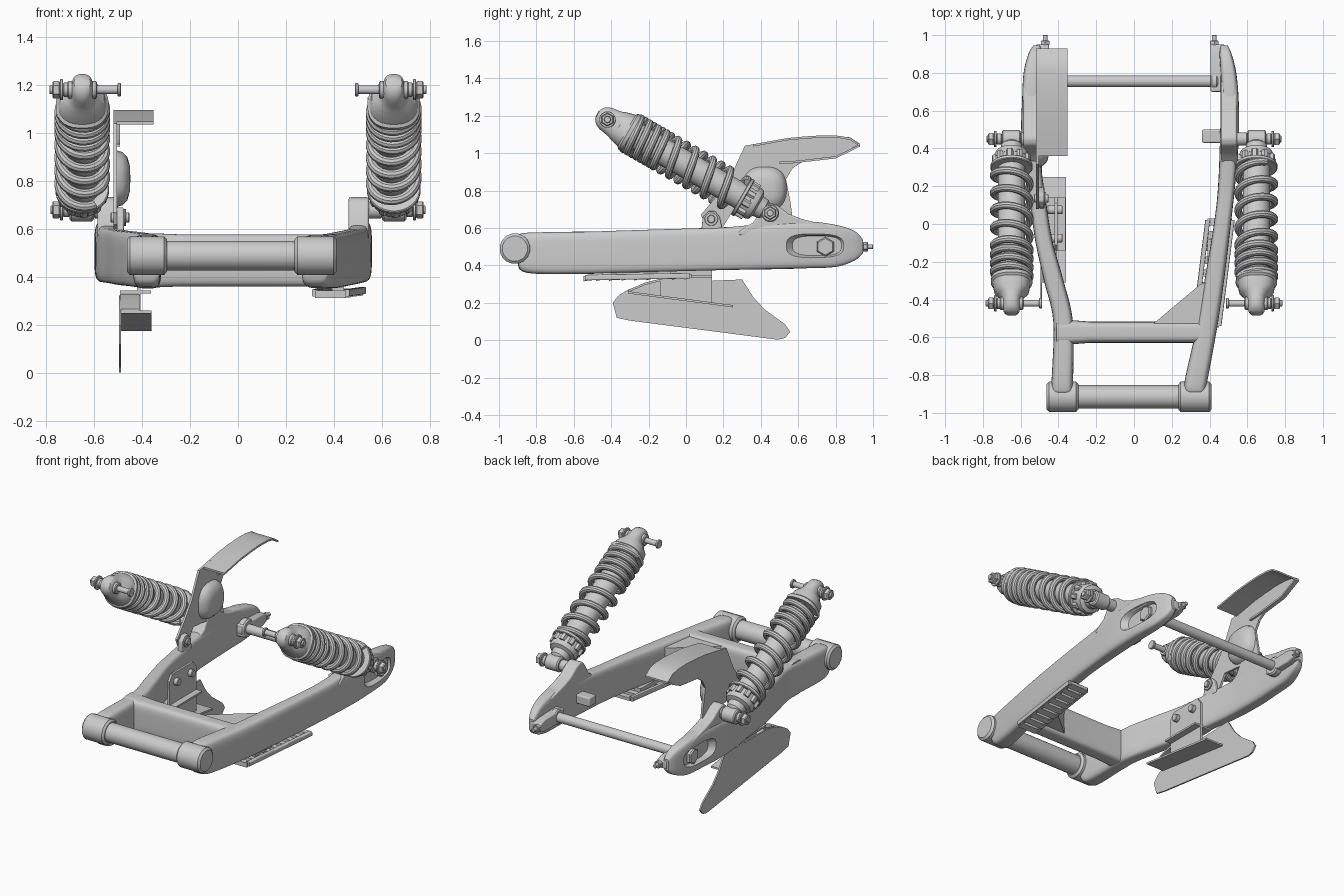
import bpy, bmesh, math
from mathutils import Vector as V

X, Y, Z = V((1, 0, 0)), V((0, 1, 0)), V((0, 0, 1))


def make(name, bm):
    bmesh.ops.recalc_face_normals(bm, faces=bm.faces)
    me = bpy.data.meshes.new(name)
    bm.to_mesh(me)
    bm.free()
    ob = bpy.data.objects.new(name, me)
    bpy.context.collection.objects.link(ob)
    return ob


def ring(c, u, v, a, b, e=2, n=32):
    # superellipse ring, e=2 is round and e>2 is boxier
    out = []
    for i in range(n):
        t = 2 * math.pi * (i + 0.5) / n
        cs, sn = math.cos(t), math.sin(t)
        out.append(V(c) + u * a * math.copysign(abs(cs) ** (2 / e), cs)
                   + v * b * math.copysign(abs(sn) ** (2 / e), sn))
    return out


def loft(name, rings, caps=True):
    bm = bmesh.new()
    rs = [[bm.verts.new(p) for p in r] for r in rings]
    n = len(rs[0])
    for r0, r1 in zip(rs, rs[1:]):
        for i in range(n):
            bm.faces.new((r0[i], r0[(i + 1) % n], r1[(i + 1) % n], r1[i]))
    if caps:
        bm.faces.new(rs[0])
        bm.faces.new(rs[-1])
    return make(name, bm)


def lathe(name, origin, axis, prof, n=28):
    # prof: (distance along axis, radius)
    axis = V(axis).normalized()
    u = X if abs(axis.x) < 0.5 else Y
    v = axis.cross(u).normalized()
    return loft(name, [ring(V(origin) + axis * t, u, v, r, r, 2, n) for t, r in prof])


def rod(name, p0, p1, r, n=24):
    d = V(p1) - V(p0)
    L, b = d.length, min(r * 0.15, d.length * 0.2)
    return lathe(name, p0, d, [(0, r - b), (b, r), (L - b, r), (L, r - b)], n)


def prism(name, pts, x0, x1, bevel=0):
    # y-z outline pushed along x
    bm = bmesh.new()
    f = bm.faces.new([bm.verts.new((x0, y, z)) for y, z in pts])
    ex = bmesh.ops.extrude_face_region(bm, geom=[f])
    bmesh.ops.translate(bm, vec=(x1 - x0, 0, 0),
                        verts=[g for g in ex['geom'] if isinstance(g, bmesh.types.BMVert)])
    ob = make(name, bm)
    if bevel:
        m = ob.modifiers.new('round', 'BEVEL')
        m.width, m.segments = bevel, 3
    return ob


def strip(name, path, x0, x1, t=0.012):
    return prism(name, path + [(y, z - t) for y, z in reversed(path)], x0, x1)


def smooth_path(pts, sub=5):
    # Catmull-Rom through tuples
    out = []
    for i in range(len(pts) - 1):
        p = [pts[max(0, min(len(pts) - 1, i + k))] for k in (-1, 0, 1, 2)]
        for s in range(sub):
            t = s / sub
            out.append([0.5 * (2 * b + (c - a) * t + (2 * a - 5 * b + 4 * c - d) * t * t
                               + (3 * b - a - 3 * c + d) * t ** 3) for a, b, c, d in zip(*p)])
    return out + [list(pts[-1])]


# swing arm beams: centre x, y, half width, bottom z, top z
right = [(.33, -.90, .045, .42, .555), (.325, -.85, .06, .36, .575), (.385, -.55, .055, .355, .58),
         (.425, -.3, .052, .362, .588), (.468, 0, .045, .37, .597), (.49, .2, .045, .375, .603),
         (.505, .45, .05, .38, .625), (.507, .65, .048, .385, .635), (.50, .8, .042, .392, .617),
         (.485, .9, .032, .425, .585), (.478, .945, .018, .465, .54)]
left = [(-.38, -.90, .05, .42, .555), (-.38, -.85, .057, .36, .575), (-.375, -.52, .052, .355, .58),
        (-.425, -.3, .052, .362, .588), (-.475, -.1, .046, .367, .594), (-.507, .1, .044, .373, .6),
        (-.538, .3, .048, .378, .61), (-.547, .5, .05, .38, .63), (-.545, .65, .048, .385, .635),
        (-.54, .8, .045, .392, .617), (-.525, .9, .034, .425, .585), (-.515, .945, .018, .465, .54)]
for name, pts, xo in (('right', right, .57), ('left', left, -.61)):
    arm = loft(name + '_arm', [ring((x, y, (a + b) / 2), X, Z, w, (b - a) / 2, 4.5, 40)
                               for x, y, w, a, b in smooth_path(pts)])
    # scooped recess around the axle nut
    cut = loft('recess_cutter', [ring((xo + d, .70, .505), Y, Z, .175 * k, .07 * k, 3, 32)
                                 for d, k in ((-.05, .75), (-.05 + .1, 1.25))]
               if xo > 0 else
               [ring((xo + d, .70, .505), Y, Z, .175 * k, .07 * k, 3, 32)
                for d, k in ((.05, .75), (-.05, 1.25))])
    cut.hide_render = True
    m = arm.modifiers.new('recess', 'BOOLEAN')
    m.operation, m.object, m.solver = 'DIFFERENCE', cut, 'EXACT'
    bpy.context.view_layer.objects.active = arm
    bpy.ops.object.modifier_apply(modifier='recess')
    bpy.data.objects.remove(cut)

# front pivot tube with end collars
rod('pivot_tube', (-.4, -.915, .49), (.35, -.915, .49), .062)
for x0, x1 in ((-.462, -.295), (.235, .41)):
    lathe('pivot_collar', (x0, -.915, .49), X,
          [(0, .068), (.012, .082), (x1 - x0 - .012, .082), (x1 - x0, .068)], 16)

# cross member and corner gusset
loft('cross_member', [ring((x, -.573, .47), Y, Z, a, b, 4.5, 40) for x, a, b in
                      ((-.41, .066, .112), (-.33, .064, .112), (-.23, .056, .108), (.36, .056, .108))])
bm = bmesh.new()
f = [[bm.verts.new((x, y, z)) for x, y in ((.1, -.53), (.37, -.53), (.40, -.30), (.35, -.32))]
     for z in (.385, .565)]
bm.faces.new(f[0]), bm.faces.new(f[1])
for i in range(4):
    bm.faces.new((f[0][i], f[0][i - 1], f[1][i - 1], f[1][i]))
make('corner_gusset', bm)

# rear axle, spacers, nuts and chain adjusters
rod('axle', (-.54, .755, .5), (.50, .755, .5), .031)
rod('axle_collar', (.405, .755, .5), (.445, .755, .5), .05)
rod('axle_spacer', (-.50, .755, .5), (-.45, .755, .5), .06)
rod('axle_nut_right', (.50, .745, .5), (.545, .745, .5), .052, 6)
rod('axle_nut_left', (-.585, .745, .5), (-.54, .745, .5), .052, 6)
for x, xa, xb in ((-.47, -.52, -.45), (.425, .405, .48)):
    prism('adjuster_block', [(.70, .46), (.70, .54), (.9, .54), (.95, .525), (.95, .475), (.9, .46)],
          xa, xb, .008)
    rod('adjuster_bolt', (x, .93, .5), (x, 1.0, .5), .013, 12)
    rod('adjuster_nut', (x, .945, .5), (x, .972, .5), .026, 6)
prism('brake_tab', [(.43, .48), (.5, .48), (.5, .54), (.43, .54)], .36, .48, .008)

# shock absorbers, mirrored left and right
A = V((0, -.867, .498))
W = A.cross(X)
for s in (1, -1):
    side = 'right' if s > 0 else 'left'
    low, top = V((s * .648, .45, .68)), V((s * .648, -.42, 1.18))

    def at(t):
        return low + A * t
    # swept mounting bracket on the arm
    bx = (.46, .545) if s > 0 else (-.585, -.50)
    prism(side + '_shock_bracket', [(.28, .58), (.36, .63), (.395, .69), (.42, .725), (.45, .735),
                                    (.49, .72), (.55, .675), (.62, .648), (.76, .612), (.76, .56),
                                    (.28, .56)], *bx, .018)
    rod(side + '_lower_boss', (s * .53, .45, .68), (s * .60, .45, .68), .036)
    rod(side + '_lower_eye', (s * .60, .45, .68), (s * .70, .45, .68), .048)
    rod(side + '_lower_bolt', (s * .5, .45, .68), (s * .78, .45, .68), .018)
    rod(side + '_upper_bolt', (s * .49, -.42, 1.18), (s * .785, -.42, 1.18), .018)
    rod(side + '_upper_bolt_head', (s * .487, -.42, 1.18), (s * .502, -.42, 1.18), .028)
    for p in (low, top):
        c = V((0, p.y, p.z))
        rod(side + '_washer', c + X * s * .70, c + X * s * .728, .030)
        rod(side + '_nut_flange', c + X * s * .728, c + X * s * .74, .044)
        rod(side + '_nut', c + X * s * .74, c + X * s * .772, .036, 6)
    # damper body and spring seats
    lathe(side + '_damper', low, A, [(.02, .035), (.04, .055), (.075, .06), (.085, .085), (.10, .092),
                                     (.125, .092), (.13, .072), (.88, .072)])
    # notched preload collar
    loft(side + '_preload_collar',
         [[at(t) + (X * math.cos(a) + W * math.sin(a)) * (.104 if (i // 3) % 2 else .09)
           for i, a in enumerate(2 * math.pi * k / 60 for k in range(60))] for t in (.115, .158)])
    lathe(side + '_lower_seat', at(.158), A, [(0, .108), (.004, .112), (.018, .112), (.022, .108)])
    # coil spring, wide pitch below and tight pitch above
    turns, wire = 8.3, []
    for k in range(int(turns * 28) + 1):
        n = k / 28
        t = .185 + (.107 * n if n < 4.4 else .107 * 4.4 + .053 * (n - 4.4))
        a = 2 * math.pi * n + 1
        d = X * math.cos(a) + s * W * math.sin(a)
        wire.append(ring(at(t) + d * .096, d, A, .0205, .0205, 2, 10))
    loft(side + '_spring', wire)
    # upper eye head
    loft(side + '_upper_head',
         [ring(at(t), X, W, a, b, 2.4) for t, a, b in
          ((.855, .108, .108), (.875, .11, .11), (.885, .10, .098), (.93, .092, .086),
           (.955, .066, .076), (.985, .05, .07), (1.015, .046, .066), (1.045, .043, .052),
           (1.062, .034, .03), (1.067, .015, .012))])
    rod(side + '_upper_bush', top - X * .062, top + X * .062, .036)

# upper chain guard: web, top flange, raised bulge and mounting ear
prism('chain_guard_web', [(.93, 1.05), (.877, 1.085), (.74, 1.095), (.535, 1.08), (.315, 1.04),
                          (.24, .88), (.17, .78), (.08, .67), (.10, .62), (.15, .59), (.20, .61),
                          (.25, .69), (.36, .68), (.48, .66), (.57, .65), (.56, .73), (.535, .86),
                          (.57, .92), (.636, .963), (.80, .98)], -.518, -.504)
strip('chain_guard_flange', [(.36, 1.048), (.535, 1.08), (.64, 1.09), (.74, 1.096), (.82, 1.093),
                             (.877, 1.083), (.93, 1.047)], -.518, -.352)
strip('chain_guard_lip', [(.50, .955), (.57, .958), (.636, .965), (.80, .984), (.93, 1.047)],
      -.518, -.49)
loft('chain_guard_bulge', [ring((-.512 + d, .42, .81), Y, Z, .12 * k, .12 * k, 2.5)
                           for d, k in ((0, 1), (.03, .93), (.052, .75), (.062, .45), (.064, .1))])
prism('guard_ear', [(.08, .57), (.09, .66), (.12, .69), (.155, .69), (.18, .66), (.2, .57)],
      -.504, -.475, .006)
rod('guard_bolt', (-.53, .135, .648), (-.452, .135, .648), .022, 12)
rod('guard_washer', (-.475, .135, .648), (-.465, .135, .648), .036)

# lower fin guard with sloping shelf and bolted hanger plate
prism('fin_guard', [(-.31, .27), (-.36, .24), (-.392, .20), (-.37, .12), (-.3, .105), (.49, .003),
                    (.53, .012), (.557, .045), (.53, .085), (.42, .165), (.36, .23), (.30, .325),
                    (.14, .318), (-.14, .318), (-.22, .305)], -.496, -.486)
strip('fin_shelf', [(-.31, .262), (.25, .188)], -.49, -.36)
strip('fin_top_fold', [(-.31, .268), (-.22, .308), (-.13, .33)], -.49, -.41)
prism('fin_hanger', [(-.14, .23), (.14, .195), (.14, .5), (.11, .54), (-.11, .54), (-.14, .5)],
      -.42, -.405)
strip('fin_hanger_foot', [(-.14, .345), (.14, .345)], -.49, -.362)
for y in (-.075, .075):
    rod('hanger_bolt', (-.46, y, .48), (-.378, y, .48), .024, 12)

# slatted slider plate under the right arm
for dx in (-.065, .065):
    loft('slider_rail', [ring((x + dx, y, z), X, Z, .013, .015, 6, 16)
                         for x, y, z in ((.385, -.54, .335), (.455, .02, .345))])
for i in range(9):
    k = i / 8
    x, y, z = .385 + .07 * k, -.53 + .54 * k, .332 + .01 * k
    prism('slider_slat', [(y - .018, z - .018), (y + .02, z - .008), (y + .02, z + .012),
                          (y - .018, z + .012)], x - .065, x + .065)
prism('slider_mount', [(-.45, .34), (-.08, .345), (-.08, .375), (-.45, .37)], .39, .44)

# smooth shading with crisp edges
for ob in bpy.context.scene.objects:
    ob.select_set(True)
    bpy.context.view_layer.objects.active = ob
bpy.ops.object.shade_smooth_by_angle(angle=math.radians(35))
